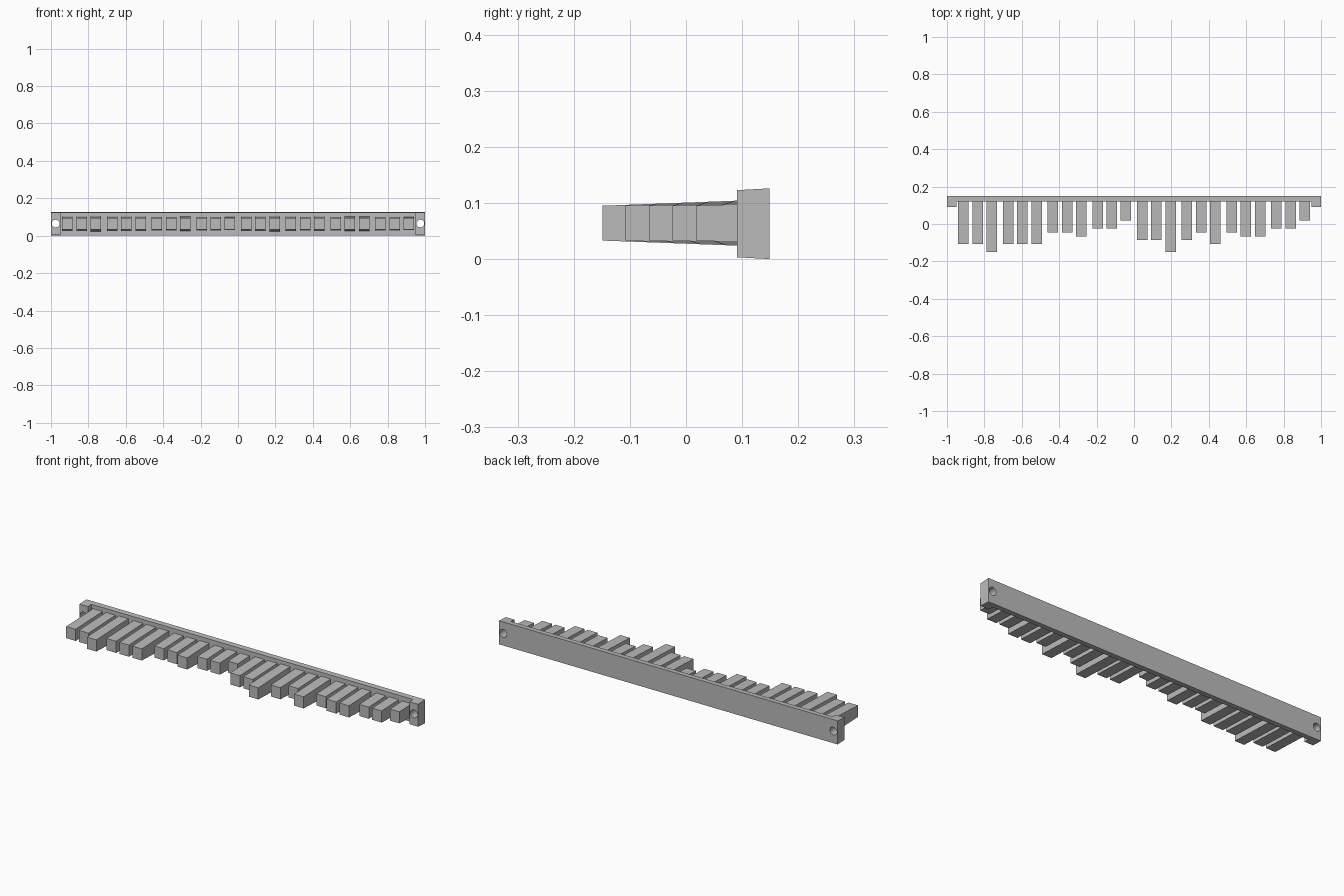
import bpy, bmesh, math
from mathutils import Matrix

if "Cube" in bpy.data.objects:
    bpy.data.objects.remove(bpy.data.objects["Cube"])

mat = bpy.data.materials.new("plain_grey")
mat.use_nodes = True
GREY = (0.5, 0.5, 0.5, 1)
mat.diffuse_color = GREY
mat.node_tree.nodes["Principled BSDF"].inputs["Base Color"].default_value = GREY

MID = 0.063                       # height of the centre line
BACK, PLATE_FRONT, BOSS_FRONT = 0.149, 0.12, 0.091


def link(name, bm):
    bmesh.ops.recalc_face_normals(bm, faces=bm.faces)
    mesh = bpy.data.meshes.new(name)
    bm.to_mesh(mesh)
    bm.free()
    mesh.materials.append(mat)
    obj = bpy.data.objects.new(name, mesh)
    bpy.context.collection.objects.link(obj)
    return obj


def drafted_block(name, x, width, y0, y1, half0, half1, z=MID):
    """Box whose half height goes from half0 at y0 (front) to half1 at y1 (back)."""
    bm = bmesh.new()
    bmesh.ops.create_cube(bm, size=2)
    for v in bm.verts:
        front = v.co.y < 0
        v.co = (x + v.co.x * width / 2,
                y0 if front else y1,
                z + v.co.z * (half0 if front else half1))
    return link(name, bm)


def plate_half(y):
    return 0.063 - 0.055 * (BACK - y)


# Back plate and the two end bosses
plate = drafted_block("back_plate", 0, 2, PLATE_FRONT, BACK, plate_half(PLATE_FRONT), plate_half(BACK))
bosses = [drafted_block(side + "_end_boss", s * 0.975, 0.05, BOSS_FRONT, PLATE_FRONT,
                        plate_half(BOSS_FRONT), plate_half(PLATE_FRONT))
          for s, side in ((-1, "right"), (1, "left"))]

# Screw holes through bosses and plate
bm = bmesh.new()
for s in (-1, 1):
    place = Matrix.Translation((s * 0.975, 0.12, 0.065)) @ Matrix.Rotation(math.pi / 2, 4, 'X')
    bmesh.ops.create_cone(bm, cap_ends=True, segments=16, radius1=0.021, radius2=0.021,
                          depth=0.2, matrix=place)
cutter = link("hole_cutter", bm)
cutter.hide_render = True
cutter.hide_viewport = True
cutter.display_type = 'WIRE'
for obj in [plate] + bosses:
    mod = obj.modifiers.new("screw_holes", 'BOOLEAN')
    mod.operation = 'DIFFERENCE'
    mod.solver = 'EXACT'
    mod.object = cutter

# Rows of three teeth; each digit is a length step
ROWS = ("668", "666", "334", "220", "558", "536", "344", "220")
for r, row in enumerate(ROWS):
    for t, step in enumerate(row):
        tip = 0.018 - 0.0209 * int(step)
        drafted_block(f"tooth_{r * 3 + t + 1}", -0.912 + 0.239 * r + 0.076 * t, 0.056,
                      tip, PLATE_FRONT, 0.031, 0.031 + 0.038 * (PLATE_FRONT - tip), 0.064)
